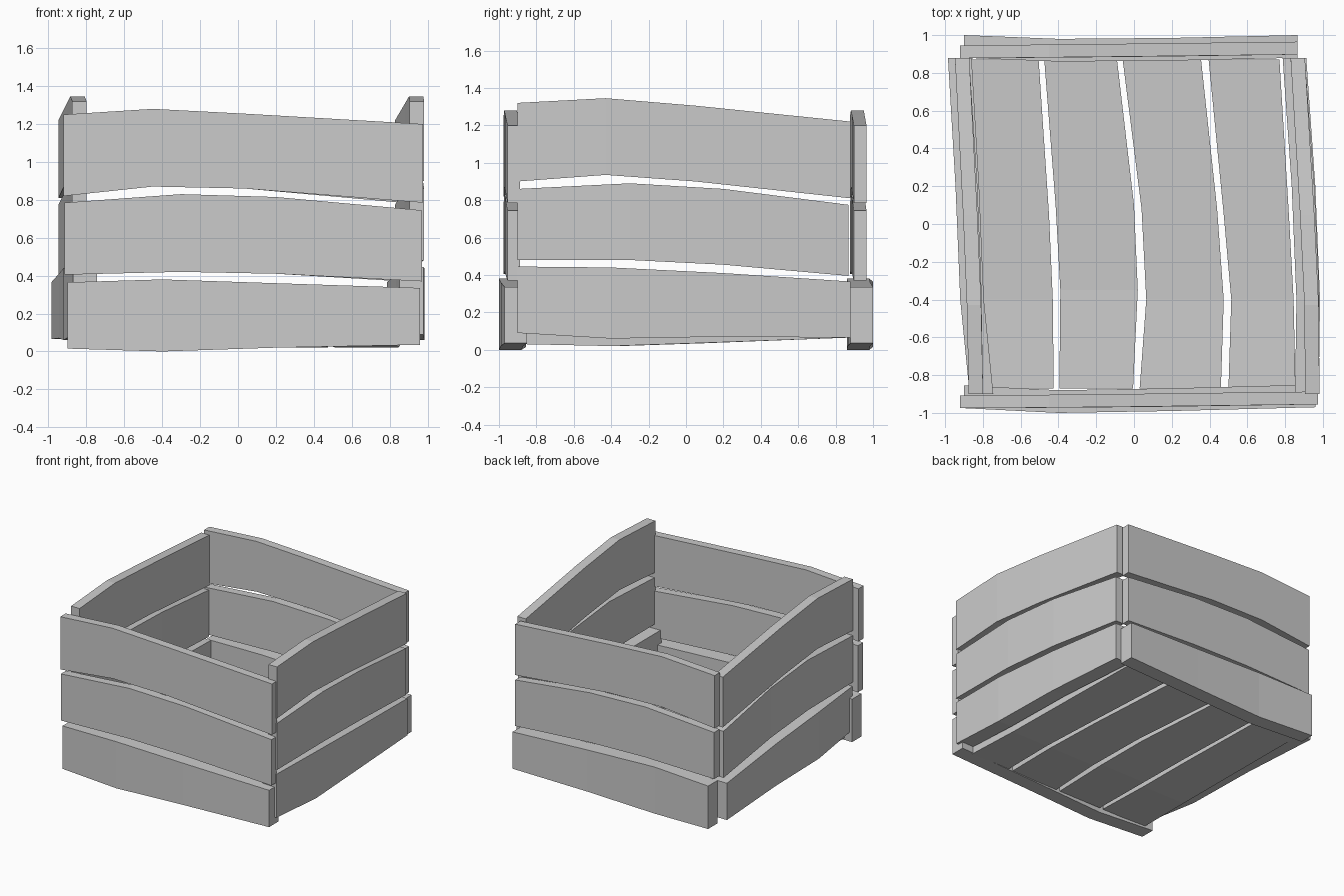
import bpy, bmesh

if "Cube" in bpy.data.objects:
    bpy.data.objects.remove(bpy.data.objects["Cube"])

# Each profile: four stations of (position along plank, low edge, high edge)
FRONT = {
    "top":    [(-.92, .82, 1.25), (-.45, .87, 1.28), (.03, .86, 1.255), (.975, .785, 1.20)],
    "middle": [(-.915, .405, .785), (-.3, .42, .83), (.2, .41, .815), (.97, .37, .745)],
    "bottom": [(-.90, .015, .365), (-.4, 0, .38), (.2, .02, .36), (.96, .035, .335)],
}
SIDE = {
    "top":    [(-.90, .90, 1.32), (-.43, .935, 1.345), (.05, .90, 1.305), (.88, .81, 1.22)],
    "middle": [(-.90, .48, .86), (-.3, .48, .89), (.2, .455, .86), (.87, .395, .775)],
    "bottom": [(-.90, .09, .445), (-.4, .06, .44), (.2, .07, .41), (.88, .065, .365)],
}
FLOOR = [
    [(-.87, -.83, -.425), (-.4, -.82, -.43), (.05, -.84, -.45), (.87, -.88, -.505)],
    [(-.87, -.395, -.005), (-.35, -.39, .02), (.1, -.415, 0), (.87, -.475, -.09)],
    [(-.87, .03, .46), (-.4, .065, .475), (.08, .04, .44), (.87, -.06, .355)],
    [(-.87, .50, .855), (-.4, .515, .845), (.05, .475, .82), (.87, .395, .77)],
]


def plank(name, profile, depths, place):
    """Sweep a rectangle through four stations; depths gives both face offsets."""
    bm = bmesh.new()
    rings = []
    for (s, lo, hi), (a, b) in zip(profile, depths):
        corners = [(lo, a), (hi, a), (hi, b), (lo, b)]
        rings.append([bm.verts.new(place(s, w, d)) for w, d in corners])
    for r, q in zip(rings, rings[1:]):
        for i in range(4):
            j = (i + 1) % 4
            bm.faces.new((r[i], r[j], q[j], q[i]))
    bm.faces.new(rings[0])
    bm.faces.new(rings[-1])
    bmesh.ops.recalc_face_normals(bm, faces=bm.faces)
    me = bpy.data.meshes.new(name)
    bm.to_mesh(me)
    bm.free()
    bpy.context.collection.objects.link(bpy.data.objects.new(name, me))


def across(s, w, d):
    return (s, d, w)


def along(s, w, d):
    return (d, s, w)


def flat(s, w, d):
    return (w, s, d)


def faces(outer, thick):
    return [(o, o + thick) for o in outer]


for row in ("top", "middle", "bottom"):
    low = row == "bottom"
    # Front and back walls
    front = [-.975, -1.0, -.99, -.97] if low else [-.975, -.972, -.967, -.955]
    back = [1.0, .98, .985, 1.0] if low else [.945, .95, .955, .965]
    t = .12 if low else .068
    plank("front_plank_" + row, FRONT[row], faces(front, t), across)
    back_profile = FRONT[row][:3] + [(.865,) + FRONT[row][3][1:]]
    plank("back_plank_" + row, back_profile, faces(back, -t), across)
    # Left and right walls
    left = [-.87, -.92, -.945, -.985] if low else [-.875, -.885, -.905, -.948]
    right = [.978, .985, .96, .912] if low else [.982, .978, .955, .905]
    t = .125 if low else .076
    plank("left_plank_" + row, SIDE[row], faces(left, t), along)
    plank("right_plank_" + row, SIDE[row], faces(right, -t), along)

# Floor boards
for i, profile in enumerate(FLOOR):
    plank("floor_plank_%d" % (i + 1), profile, faces([.03, .02, .035, .065], .07), flat)
